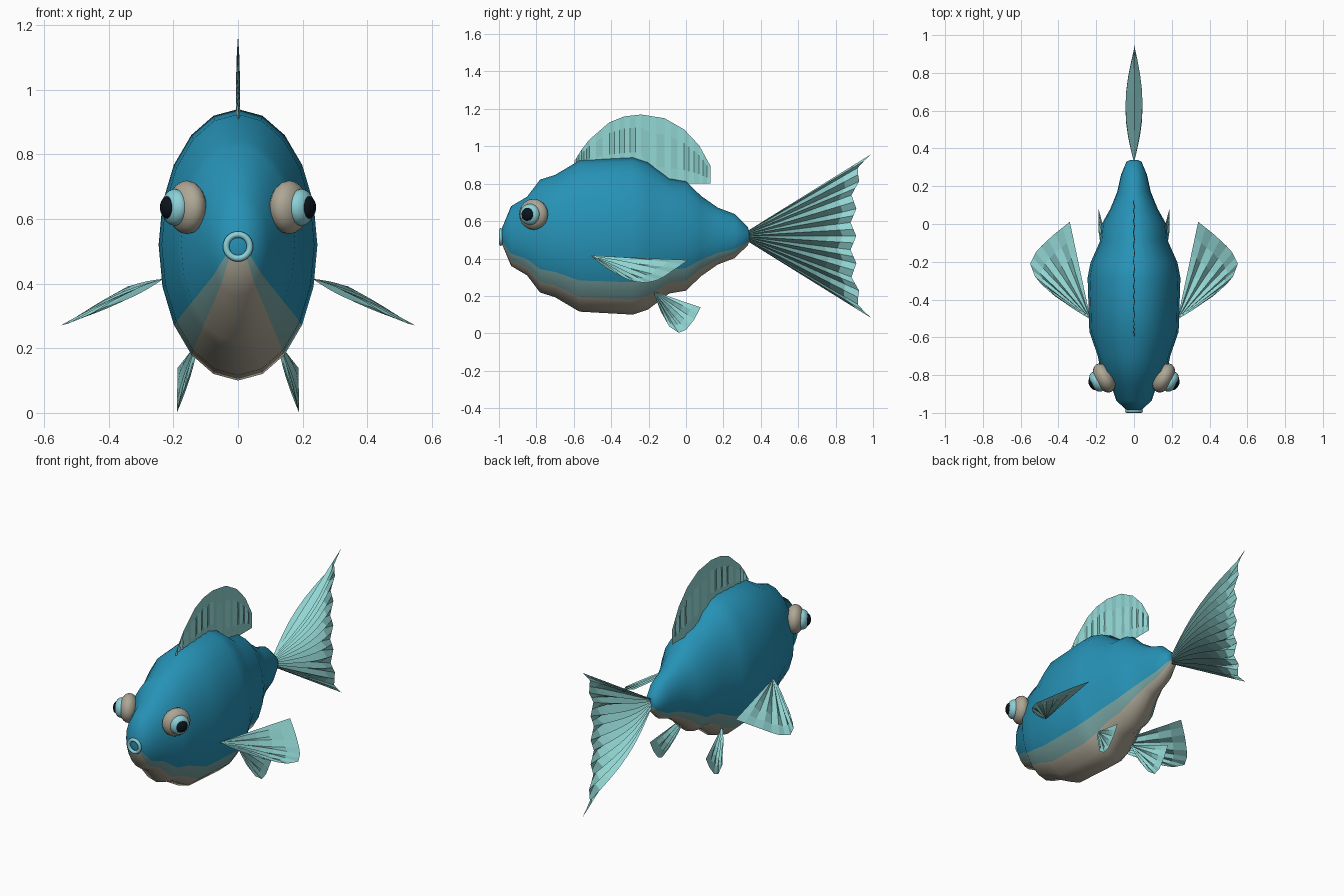
import bpy, bmesh, math
from mathutils import Vector, Matrix

if "Cube" in bpy.data.objects:
    bpy.data.objects.remove(bpy.data.objects["Cube"])


def mat(name, r, g, b):
    def lin(c):
        c /= 255
        return c / 12.92 if c < 0.04 else ((c + 0.055) / 1.055) ** 2.4
    m = bpy.data.materials.new(name)
    m.diffuse_color = (lin(r), lin(g), lin(b), 1)
    m.use_nodes = True
    m.node_tree.nodes["Principled BSDF"].inputs["Base Color"].default_value = m.diffuse_color
    return m


BLUE = mat("body_blue", 38, 146, 182)
BAND = mat("grey_teal", 118, 162, 160)
BEIGE = mat("belly_beige", 174, 167, 150)
FIN = mat("fin_aqua", 146, 214, 211)
IRIS = mat("iris_aqua", 140, 208, 216)
BLACK = mat("pupil_black", 10, 20, 28)


def finish(name, bm, mats, smooth=None):
    me = bpy.data.meshes.new(name)
    bm.to_mesh(me)
    bm.free()
    ob = bpy.data.objects.new(name, me)
    bpy.context.collection.objects.link(ob)
    for m in mats:
        me.materials.append(m)
    if smooth:
        bpy.context.view_layer.objects.active = ob
        ob.select_set(True)
        bpy.ops.object.shade_smooth_by_angle(angle=math.radians(smooth))
        ob.select_set(False)
    return ob


# Body: oval rings along y, coloured by angle round the ring
CZ, SIDES = 0.52, 20
PROFILE = [(-.985, .04), (-.935, .16), (-.85, .21), (-.78, .302), (-.70, .327),
           (-.57, .404), (-.43, .412), (-.285, .42), (-.205, .394), (-.09, .307),
           (0, .292), (.08, .215), (.17, .152), (.26, .118), (.33, .05), (.34, .02)]
bm = bmesh.new()
rings = []
for y, h in PROFILE:
    w = max(h * 0.585, min(h, .04))
    rings.append([bm.verts.new((w * math.cos(a), y, CZ + h * math.sin(a)))
                  for a in (2 * math.pi * i / SIDES for i in range(SIDES))])
for r0, r1 in zip(rings, rings[1:]):
    for i in range(SIDES):
        j = (i + 1) % SIDES
        f = bm.faces.new((r0[i], r0[j], r1[j], r1[i]))
        s = -math.sin(2 * math.pi * (i + .5) / SIDES)   # 1 = straight down
        f.material_index = 2 if s > .82 else 1 if s > .6 else 0
bm.faces.new(rings[0])
bm.faces.new(rings[-1])
bmesh.ops.recalc_face_normals(bm, faces=bm.faces)
finish("body", bm, [BLUE, BAND, BEIGE], 50)


def resample(pts, n):
    """n + 1 points evenly spread along a polyline."""
    pts = [Vector(p) for p in pts]
    out = []
    for i in range(n + 1):
        t = i / n * (len(pts) - 1)
        k = min(int(t), len(pts) - 2)
        out.append(pts[k].lerp(pts[k + 1], t - k))
    return out


def pleated(name, inner, outer, normal, amp, rows=6):
    """Thin pleated sheet between two edges, pleats fading at both edges."""
    bm = bmesh.new()
    normal = Vector(normal).normalized()
    cols = []
    for i, (a, b) in enumerate(zip(inner, outer)):
        side = amp if i % 2 else -amp
        if i in (0, len(outer) - 1):
            side = 0
        cols.append([bm.verts.new(a.lerp(b, k / rows) + normal * side * math.sin(math.pi * k / rows))
                     for k in range(rows + 1)])
    for c0, c1 in zip(cols, cols[1:]):
        for k in range(rows):
            bm.faces.new((c0[k], c1[k], c1[k + 1], c0[k + 1]))
    bmesh.ops.remove_doubles(bm, verts=bm.verts, dist=1e-5)
    return finish(name, bm, [FIN])


# Tail fin: fan with a scalloped rear edge
N = 24
edge = []
for i in range(N + 1):
    s = -1 + 2 * i / N
    edge.append(Vector((0, .895 + .015 * math.cos(6 * math.pi * s) + .08 * s ** 4, CZ + .438 * s)))
root = resample([(0, .325, CZ - .025), (0, .325, CZ + .025)], N)
pleated("tail_fin", root, edge, (1, 0, 0), .045, 8)

# Dorsal fin: arched sheet rising out of the back
arc = [(0, -.597, .92), (0, -.56, .98), (0, -.517, 1.035), (0, -.41, 1.128), (0, -.33, 1.16),
       (0, -.24, 1.17), (0, -.115, 1.15), (0, -.01, 1.09), (0, .07, 1.005), (0, .132, .893)]
top = resample(arc, 27)
base = [Vector((0, p.y, .9 if p.y < -.2 else .8)) for p in top]
pleated("dorsal_fin", base, top, (1, 0, 0), .006, 4)

# Paired fins
PECTORAL = [(.34, .012, .392), (.43, -.06, .342), (.515, -.14, .288), (.55, -.21, .27),
            (.52, -.29, .278), (.43, -.375, .318), (.34, -.435, .365)]
PELVIC = [(.187, .078, .139), (.188, .045, .075), (.188, 0, .018), (.188, -.04, .003),
          (.18, -.09, .037), (.15, -.136, .118)]


def side_fin(name, apex, pts, normal, amp, n):
    for label, sx in (("right", 1), ("left", -1)):
        m = Vector((sx, 1, 1))
        outer = [p * m for p in resample(pts, n)]
        pleated(f"{label}_{name}", [Vector(apex) * m] * (n + 1), outer, Vector(normal) * m, amp)


side_fin("pectoral_fin", (.23, -.505, .415), PECTORAL, (.45, 0, .9), .009, 14)
side_fin("pelvic_fin", (.12, -.175, .225), PELVIC, (1, 0, .3), .007, 10)


# Eyes: flattened socket, iris ball and pupil stacked along the gaze direction
def eye_part(name, sx, along, radius, depth, material):
    gaze = Vector((.88 * sx, -.47, 0)).normalized()
    pos = Vector((.158 * sx, -.815, .636)) + gaze * along
    m = Matrix.Translation(pos) @ gaze.to_track_quat('Z', 'Y').to_matrix().to_4x4()
    bm = bmesh.new()
    bmesh.ops.create_uvsphere(bm, u_segments=20, v_segments=12, radius=1,
                              matrix=m @ Matrix.Diagonal((radius, radius, depth, 1)))
    finish(name, bm, [material], 50)


for label, sx in (("right", 1), ("left", -1)):
    eye_part(label + "_eye_socket", sx, 0, .083, .052, BEIGE)
    eye_part(label + "_iris", sx, .042, .057, .037, IRIS)
    eye_part(label + "_pupil", sx, .065, .036, .023, BLACK)

# Mouth: small ring of lips
bpy.ops.mesh.primitive_torus_add(location=(0, -.99, .515), rotation=(math.pi / 2, 0, 0),
                                 major_segments=24, minor_segments=8,
                                 major_radius=.037, minor_radius=.01)
lips = bpy.context.object
lips.name = "lips"
lips.data.materials.append(IRIS)
bpy.ops.object.shade_smooth_by_angle(angle=math.radians(60))
